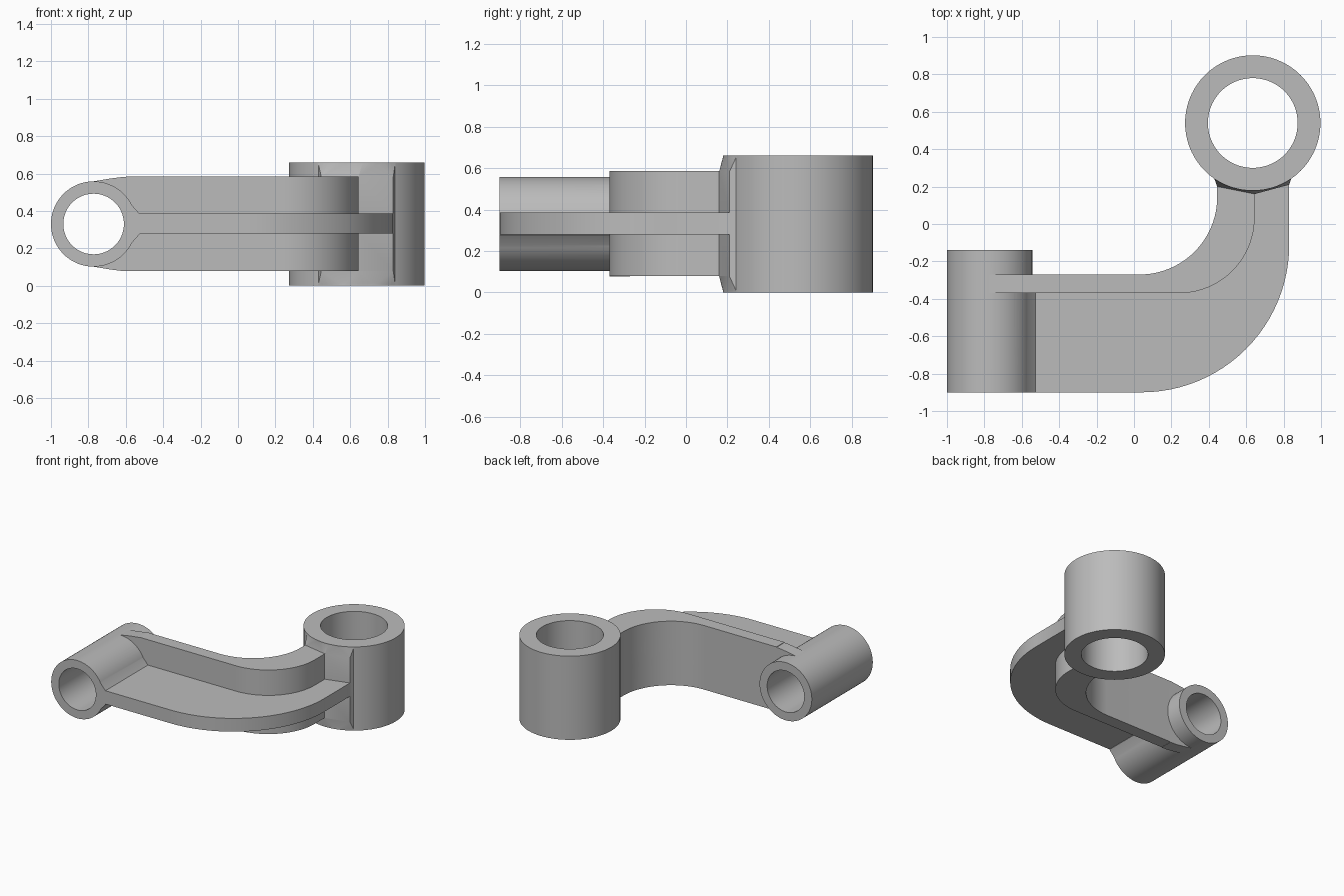
import bpy, bmesh
from math import pi, sin, cos, radians
from mathutils import Matrix, Vector

cube = bpy.data.objects.get("Cube")
if cube:
    bpy.data.objects.remove(cube)

metal = bpy.data.materials.new("grey_metal")
metal.use_nodes = True
GREY = (0.5, 0.5, 0.5, 1)
metal.diffuse_color = GREY
metal.node_tree.nodes["Principled BSDF"].inputs["Base Color"].default_value = GREY

MID = 0.33                                # height of the symmetry plane
PIVOT = Vector((0.635, 0.54, MID))        # upright boss
AXLE = Vector((-0.772, -0.52, MID))       # lying boss


def finish(name, bm):
    bmesh.ops.recalc_face_normals(bm, faces=bm.faces)
    mesh = bpy.data.meshes.new(name)
    bm.to_mesh(mesh)
    bm.free()
    mesh.materials.append(metal)
    obj = bpy.data.objects.new(name, mesh)
    bpy.context.collection.objects.link(obj)
    return obj


def cylinder(name, centre, radius, length, lying=False):
    bm = bmesh.new()
    turn = Matrix.Rotation(pi / 2 if lying else 0, 4, 'X')
    bmesh.ops.create_cone(bm, cap_ends=True, segments=72, radius1=radius, radius2=radius,
                          depth=length, matrix=Matrix.Translation(centre) @ turn)
    return finish(name, bm)


def prism(name, outline, low, high):
    """Plan outline extruded upward."""
    bm = bmesh.new()
    face = bm.faces.new([bm.verts.new((x, y, low)) for x, y in outline])
    grown = bmesh.ops.extrude_face_region(bm, geom=[face])["geom"]
    bmesh.ops.translate(bm, vec=(0, 0, high - low),
                        verts=[v for v in grown if isinstance(v, bmesh.types.BMVert)])
    return finish(name, bm)


def hull(name, points):
    bm = bmesh.new()
    verts = [bm.verts.new(p) for p in points]
    out = bmesh.ops.convex_hull(bm, input=verts)
    spare = {v for v in out["geom_interior"] + out["geom_unused"]
             if isinstance(v, bmesh.types.BMVert)}
    bmesh.ops.delete(bm, geom=list(spare), context='VERTS')
    return finish(name, bm)


def bend(cx, cy, r, steps=24):
    """Quarter turn from heading +x to heading +y."""
    return [(cx + r * sin(i * pi / 2 / steps), cy - r * cos(i * pi / 2 / steps))
            for i in range(steps + 1)]


# Plan curves shared by the wall and the web
inner = [(-0.6, -0.27)] + bend(0.03, 0.145, 0.415) + [(0.445, 0.28)]
middle = [(-0.6, -0.37)] + bend(0.24, 0.035, 0.405) + [(0.645, 0.28)]
outer = [(-0.66, -0.9)] + bend(0.04, -0.11, 0.79) + [(0.83, 0.3)]

# Solid parts
body = cylinder("bent_arm", PIVOT, 0.362, 0.66)
parts = [cylinder("axle_boss", AXLE, 0.228, 0.76, True),
         prism("curved_wall", inner + middle[::-1], 0.08, 0.585),
         prism("flat_web", [(-0.66, -0.3)] + inner[1:] + outer[::-1], 0.28, 0.385)]

# Tapered neck joining the wall to the lying boss
neck = [(x, s * h) for s in (-1, 1)
        for x, h in ((-0.57, 0.2525), (-0.62, 0.251), (-0.69, 0.242), (-0.772, 0.228))]
parts.append(hull("wall_neck", [(x, y, MID + h) for x, h in neck for y in (-0.37, -0.27)]))

# Tapered root joining the web to the lying boss
root = [(x, s * h) for s in (-1, 1) for x, h in ((-0.525, 0.0525), (-0.64, 0.185))]
parts.append(hull("web_root", [(x, y, MID + h) for x, h in root for y in (-0.9, -0.34)]))

# Shallow flare joining the arm to the upright boss
flare = []
for s in (-1, 1):
    flare += [(x, y, MID + s * 0.2525)
              for x, y in ((0.445, 0.2), (0.645, 0.16), (0.83, 0.21), (0.635, 0.35))]
    flare += [PIVOT + Vector((0.36 * cos(radians(a)), 0.36 * sin(radians(a)), s * 0.329))
              for a in range(235, 306, 5)]
parts.append(hull("boss_flare", flare))

# Bores
bores = [cylinder("upright_bore", PIVOT, 0.24, 1), cylinder("axle_bore", AXLE, 0.162, 1, True)]

for operation, tools in (('UNION', parts), ('DIFFERENCE', bores)):
    for tool in tools:
        mod = body.modifiers.new(tool.name, 'BOOLEAN')
        mod.operation, mod.solver, mod.object = operation, 'EXACT', tool

# Bake the joins, then drop the construction solids
bpy.context.view_layer.update()
baked = bpy.data.meshes.new_from_object(body.evaluated_get(bpy.context.evaluated_depsgraph_get()))
body.modifiers.clear()
body.data = baked
for tool in parts + bores:
    bpy.data.objects.remove(tool)

bpy.ops.object.select_all(action='DESELECT')
body.select_set(True)
bpy.context.view_layer.objects.active = body
bpy.ops.object.shade_smooth_by_angle(angle=radians(25))
